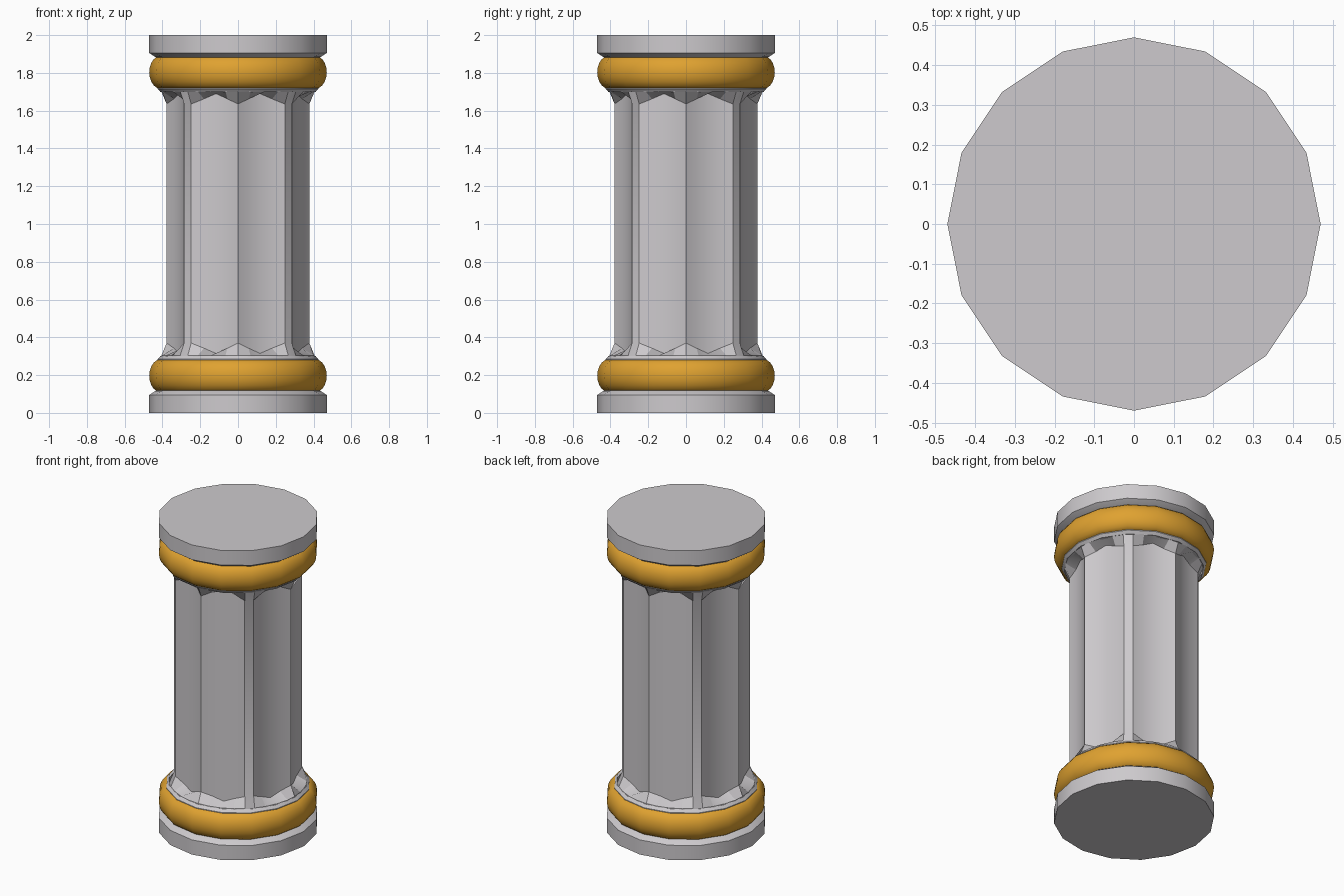
import bpy, bmesh
from math import sin, cos, pi, radians
from mathutils import Vector

cube = bpy.data.objects.get("Cube")
if cube:
    bpy.data.objects.remove(cube)

HEIGHT = 2.0
SIDES = 16


def material(name, colour):
    m = bpy.data.materials.new(name)
    m.use_nodes = True
    m.diffuse_color = colour
    m.node_tree.nodes["Principled BSDF"].inputs["Base Color"].default_value = colour
    return m


stone = material("pale grey stone", (0.61, 0.59, 0.61, 1))
gold = material("gold", (0.74, 0.36, 0.03, 1))


def loft(name, rings, mat, angle=30):
    """Skin a stack of equal-length point rings and cap both ends."""
    bm = bmesh.new()
    loops = [[bm.verts.new(p) for p in ring] for ring in rings]
    n = len(loops[0])
    for low, high in zip(loops, loops[1:]):
        for i in range(n):
            j = (i + 1) % n
            bm.faces.new((low[i], low[j], high[j], high[i]))
    bm.faces.new(loops[0])
    bm.faces.new(loops[-1])
    bmesh.ops.recalc_face_normals(bm, faces=bm.faces)
    mesh = bpy.data.meshes.new(name)
    bm.to_mesh(mesh)
    bm.free()
    mesh.materials.append(mat)
    ob = bpy.data.objects.new(name, mesh)
    bpy.context.collection.objects.link(ob)
    bpy.ops.object.select_all(action='DESELECT')
    ob.select_set(True)
    bpy.context.view_layer.objects.active = ob
    bpy.ops.object.shade_smooth_by_angle(angle=radians(angle))
    return ob


def lathe(name, profile, mat):
    rings = [[(r * cos(2 * pi * i / SIDES), r * sin(2 * pi * i / SIDES), z)
              for i in range(SIDES)] for r, z in profile]
    return loft(name, rings, mat)


def flute_section():
    """Eight shallow flutes: sharp cardinal ridges, chamfered diagonal ones.
    Returns points with their depth into the flute (0 ridge, 1 middle)."""
    pts = []
    for k in range(8):
        a, b = k * 45, (k + 1) * 45
        a += 4 if k % 2 else 0
        b -= 0 if k % 2 else 4
        start, end = [Vector((cos(radians(t)), sin(radians(t)))) * 0.378 for t in (a, b)]
        inward = -(start + end).normalized()
        for t in (0, 0.25, 0.5, 0.75, 1):
            if t == 1 and k % 2:
                continue  # shared with the next sharp ridge
            dip = 4 * t * (1 - t)
            pts.append((start.lerp(end, t) + inward * 0.022 * dip, 1 - abs(2 * t - 1)))
    return pts


def shaft_ring(z, radius=None, drop=0):
    ring = []
    for p, depth in flute_section():
        q = p.normalized() * radius if radius else p
        ring.append((q.x, q.y, z + drop * depth))
    return ring


# Fluted shaft with flared, zigzag collars
loft("fluted_shaft", [
    shaft_ring(0.27, 0.41),
    shaft_ring(0.305, 0.405),
    shaft_ring(0.37, drop=-0.055),
    shaft_ring(1.635, drop=0.055),
    shaft_ring(1.70, 0.405),
    shaft_ring(1.73, 0.41),
], stone, 25)

# Matching plinth, gold ring and collar at each end
plinth = [(0.47, 0), (0.47, 0.095), (0.44, 0.115), (0.40, 0.13)]
bead = [(0.41 + 0.06 * cos(t), 0.197 + 0.087 * sin(t))
        for t in [radians(-90 + 18 * i) for i in range(11)]]
collar = [(0.425, 0.26), (0.425, 0.285), (0.41, 0.302)]

for end, flip in (("bottom", False), ("top", True)):
    for part, profile, mat in (("plinth", plinth, stone),
                               ("gold_ring", bead, gold),
                               ("collar", collar, stone)):
        if flip:
            profile = [(r, HEIGHT - z) for r, z in profile]
        lathe(end + "_" + part, profile, mat)
